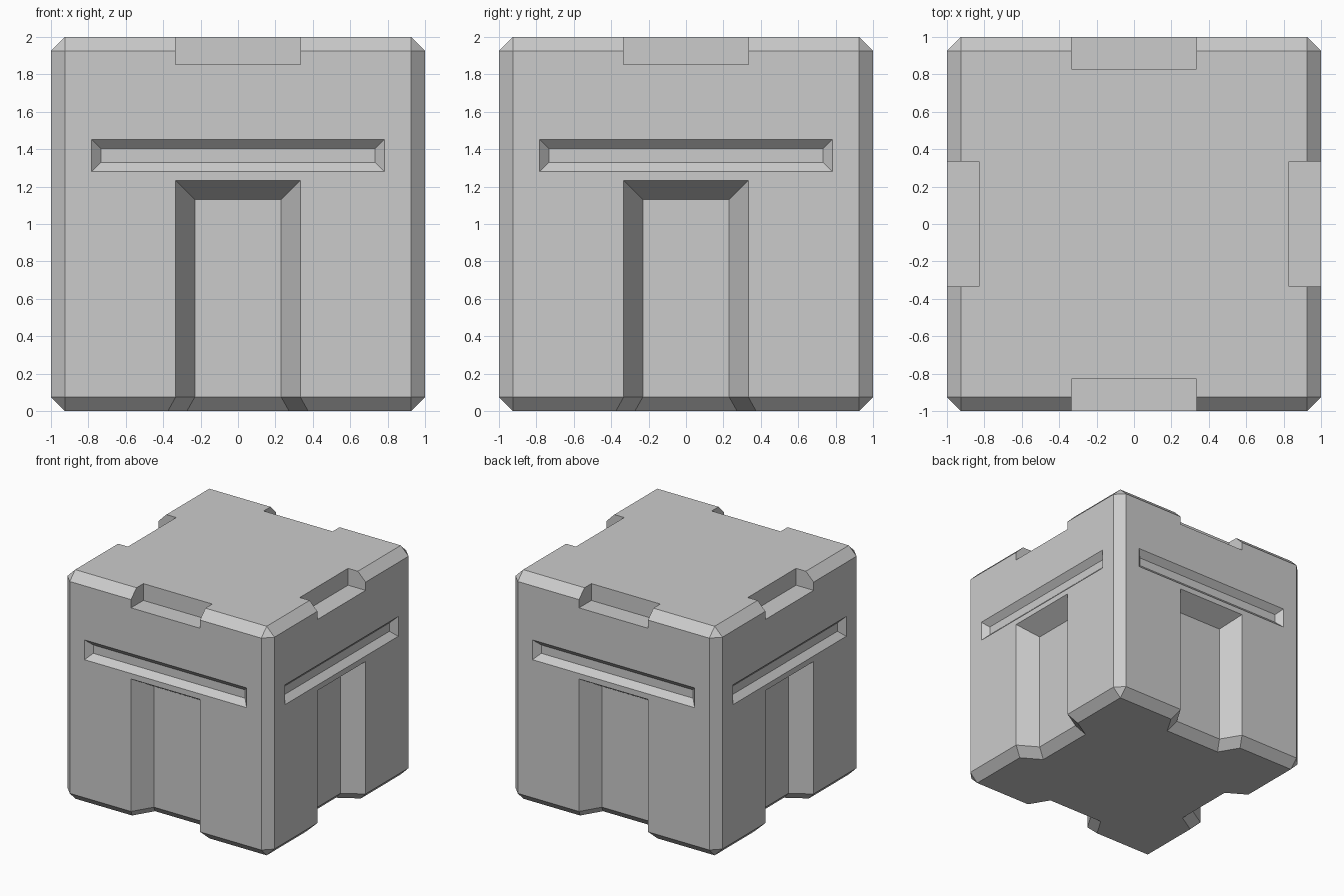
import bpy, bmesh
from math import pi
from mathutils import Matrix, Vector

if "Cube" in bpy.data.objects:
    bpy.data.objects.remove(bpy.data.objects["Cube"])

CH = 0.075      # edge chamfer
DEPTH = 0.17    # doorway and notch depth
OUT = -1.02     # cutters stick out slightly past the face


def loft(bm, rings):
    """Closed solid through a list of 4-point rings."""
    vs = [[bm.verts.new(p) for p in r] for r in rings]
    for a, b in zip(vs, vs[1:]):
        for i in range(4):
            j = (i + 1) % 4
            bm.faces.new((a[i], a[j], b[j], b[i]))
    bm.faces.new(vs[0])
    bm.faces.new(vs[-1])


def rect(y, hx, z0, z1):
    return [(-hx, y, z0), (hx, y, z0), (hx, y, z1), (-hx, y, z1)]


def door_ring(off, z_in, z_out):
    """Trapezoid section of the doorway, grown by off."""
    y = -1 + DEPTH + off
    xi = 0.231 + 0.56 * off
    xo = xi + (y - OUT) * 0.6
    return [(-xo, OUT, z_out), (xo, OUT, z_out), (xi, y, z_in), (-xi, y, z_in)]


def make_object(name, bm):
    bmesh.ops.recalc_face_normals(bm, faces=bm.faces)
    me = bpy.data.meshes.new(name)
    bm.to_mesh(me)
    bm.free()
    ob = bpy.data.objects.new(name, me)
    bpy.context.collection.objects.link(ob)
    return ob


# chamfered block
bm = bmesh.new()
bmesh.ops.create_cube(bm, size=2, matrix=Matrix.Translation((0, 0, 1)))
bmesh.ops.bevel(bm, geom=bm.edges[:], offset=CH, segments=1, affect='EDGES')
block = make_object("chamfered_block", bm)

# cutter for one side: doorway with flared foot, slot, top notch
bm = bmesh.new()
loft(bm, [door_ring(2 * CH, -CH, -CH), door_ring(0, CH, CH),
          door_ring(0, 1.13, 1.13 + (DEPTH + 0.02) * 0.6)])
loft(bm, [rect(OUT, 0.803, 1.26, 1.473), rect(-0.95, 0.733, 1.33, 1.403)])
loft(bm, [rect(OUT, 0.333, 1.853, 2.1), rect(-1 + DEPTH, 0.333, 1.853, 2.1)])

# repeat on all four sides
side = bm.verts[:] + bm.edges[:] + bm.faces[:]
for k in (1, 2, 3):
    new = bmesh.ops.duplicate(bm, geom=side)["geom"]
    bmesh.ops.rotate(bm, verts=[v for v in new if isinstance(v, bmesh.types.BMVert)],
                     cent=Vector((0, 0, 0)), matrix=Matrix.Rotation(k * pi / 2, 3, 'Z'))
cutter = make_object("recess_cutter", bm)
cutter.hide_render = True

# carve the recesses
mod = block.modifiers.new("recesses", 'BOOLEAN')
mod.operation = 'DIFFERENCE'
mod.solver = 'EXACT'
mod.object = cutter
bpy.context.view_layer.objects.active = block
bpy.ops.object.modifier_apply(modifier=mod.name)
bpy.data.objects.remove(cutter)
